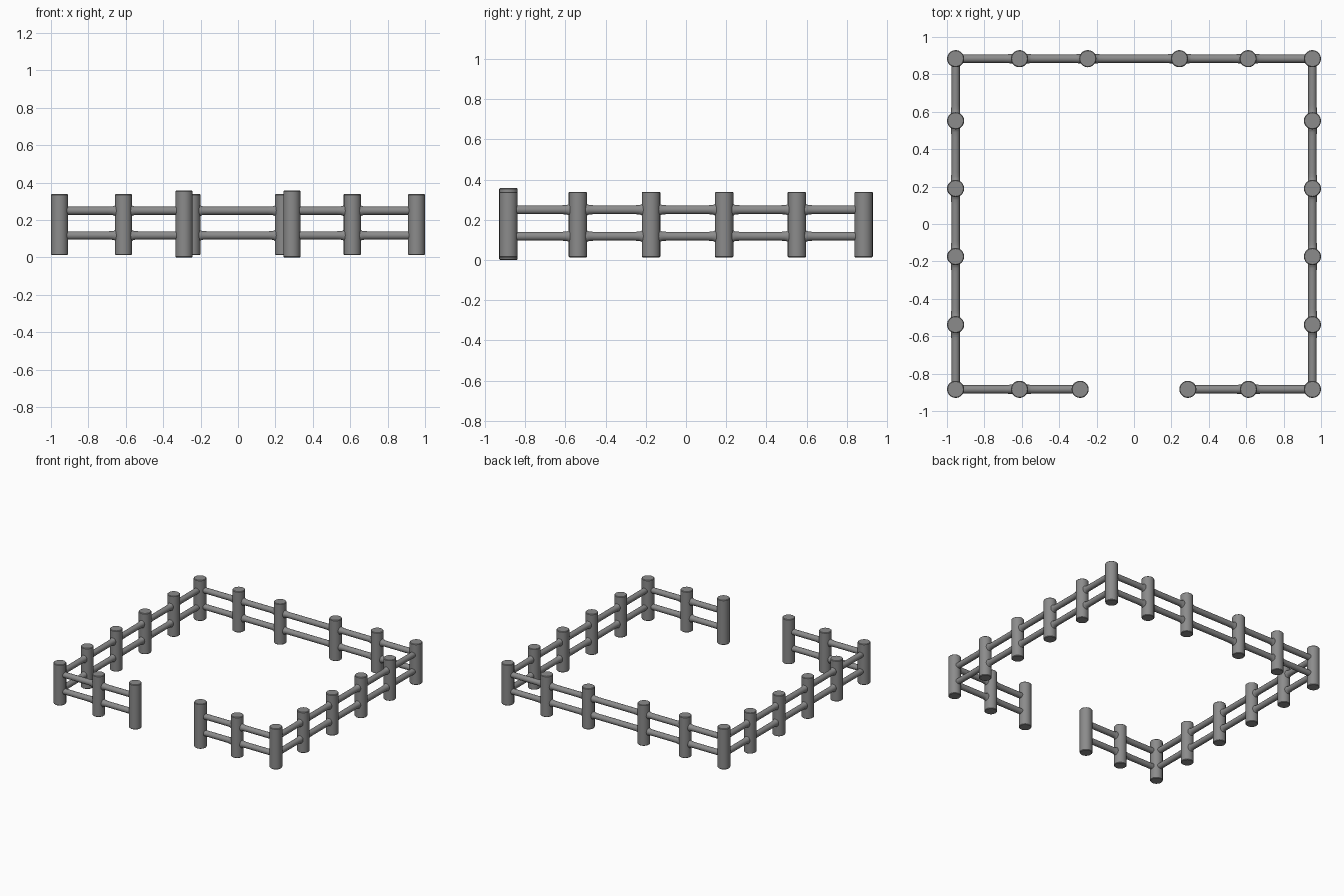
import bpy, bmesh, math
from mathutils import Vector, Matrix

if "Cube" in bpy.data.objects:
    bpy.data.objects.remove(bpy.data.objects["Cube"])

POST_R, RAIL_R = 0.046, 0.0225
CX, CY = 0.954, 0.884
RAIL_Z = (0.118, 0.25)

grey = bpy.data.materials.new("dark_grey")
grey.diffuse_color = (0.26, 0.26, 0.26, 1)
grey.use_nodes = True
grey.node_tree.nodes["Principled BSDF"].inputs["Base Color"].default_value = grey.diffuse_color


def lathe(name, profile, origin, direction, sides, max_width=1.0):
    """Solid of (distance, radius) rings along a direction, with limited width."""
    bm = bmesh.new()
    rot = Vector(direction).to_track_quat('Z', 'Y').to_matrix().to_4x4()
    rings = []
    for d, r in profile:
        w = min(r, max_width)
        rings.append([bm.verts.new((w * math.cos(2 * math.pi * i / sides),
                                    r * math.sin(2 * math.pi * i / sides), d))
                      for i in range(sides)])
    for a, b in zip(rings, rings[1:]):
        for i in range(sides):
            j = (i + 1) % sides
            bm.faces.new((a[i], a[j], b[j], b[i]))
    bm.faces.new(rings[0][::-1])
    bm.faces.new(rings[-1])
    bm.transform(Matrix.Translation(origin) @ rot)
    mesh = bpy.data.meshes.new(name)
    bm.to_mesh(mesh)
    bm.free()
    mesh.materials.append(grey)
    ob = bpy.data.objects.new(name, mesh)
    bpy.context.collection.objects.link(ob)
    bpy.context.view_layer.objects.active = ob
    ob.select_set(True)
    bpy.ops.object.shade_smooth_by_angle(angle=math.radians(40))
    ob.select_set(False)


def post(name, x, y, z0=0.013, z1=0.339):
    r = POST_R
    lathe(name, [(0, r - 0.004), (0.004, r), (z1 - z0 - 0.004, r),
                 (z1 - z0, r - 0.004)], (x, y, z0), (0, 0, 1), 20)


def rails(name, a, b, flare_a, flare_b):
    """Two rails between posts, swelling where they enter a middle post."""
    a, b = Vector((*a, 0)), Vector((*b, 0))
    length = (b - a).length
    swell = [(0.02, 0.034), (0.044, 0.032), (0.050, 0.026), (0.062, 0.0235)]
    plain = [(0.0, RAIL_R)]
    start = swell if flare_a else plain
    end = [(length - d, r) for d, r in reversed(swell if flare_b else plain)]
    mid = [(0.085, RAIL_R), (length - 0.085, RAIL_R)]
    for z in RAIL_Z:
        lathe(name, start + mid + end, a + Vector((0, 0, z)), b - a, 14, 0.025)


def fence_run(name, points):
    last = len(points) - 1
    for i in range(last):
        rails(name + "_rail", points[i], points[i + 1], i > 0, i + 1 < last)
    for p in points[1:-1]:
        post(name + "_post", *p)


# Corner posts
for sx in (-1, 1):
    for sy in (-1, 1):
        post("corner_post", sx * CX, sy * CY)

# Side fences and front fences with tall gate posts
side_y = (-CY, -0.538, -0.174, 0.19, 0.552, CY)
for sx, side in ((-1, "left"), (1, "right")):
    fence_run(side + "_fence", [(sx * CX, y) for y in side_y])
    fence_run("front_" + side + "_fence",
              [(sx * x, -CY) for x in (CX, 0.612, 0.288)])
    post("gate_post", sx * 0.288, -CY, 0.0, 0.358)

# Back fence
fence_run("back_fence", [(x, CY) for x in (-CX, -0.612, -0.247, 0.243, 0.61, CX)])
